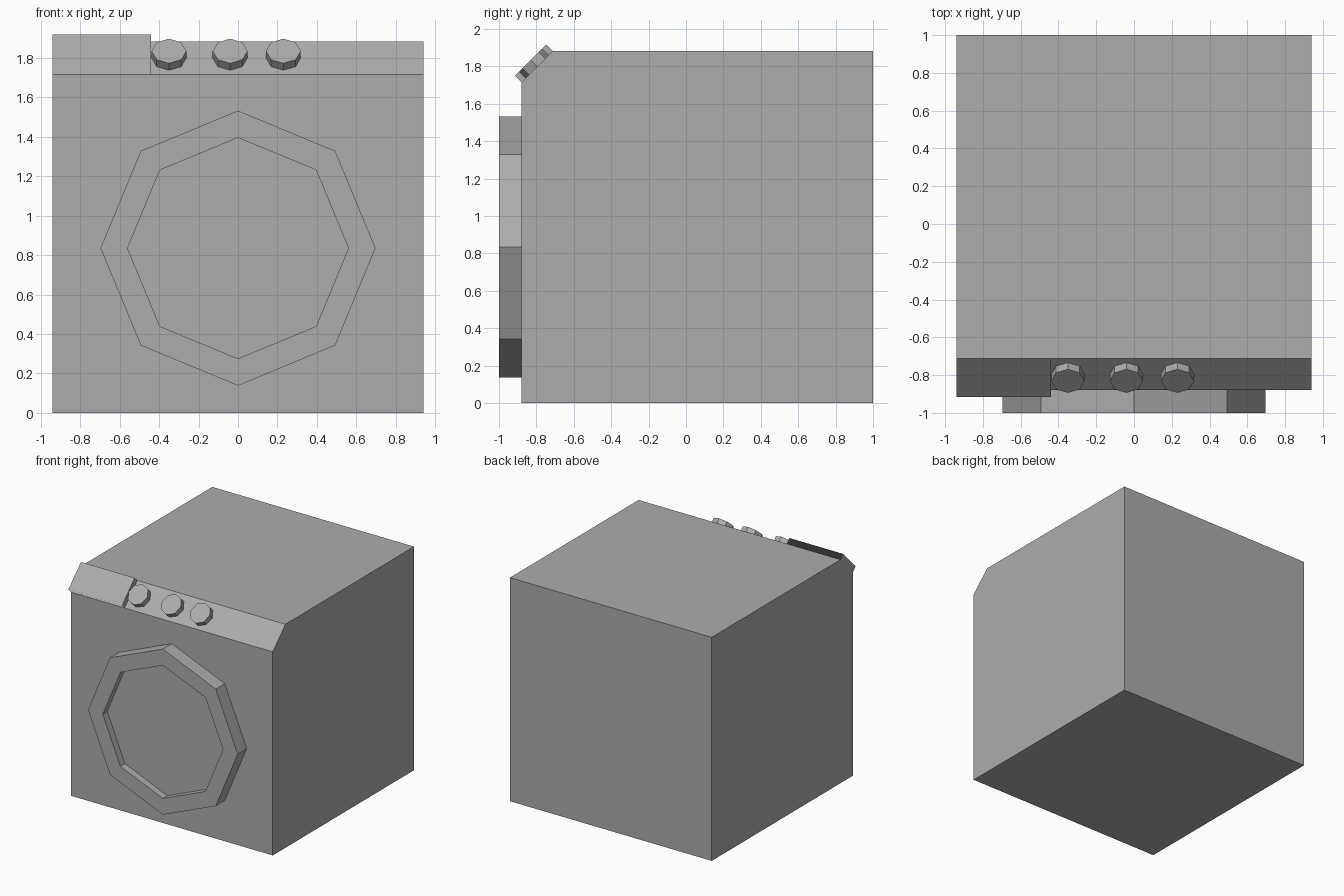
import bpy, bmesh, math
from mathutils import Matrix, Vector

if "Cube" in bpy.data.objects:
    bpy.data.objects.remove(bpy.data.objects["Cube"], do_unlink=True)

GREY = (0.415, 0.415, 0.415, 1)
grey = bpy.data.materials.new("mid_grey")
grey.use_nodes = True
grey.diffuse_color = GREY
grey.node_tree.nodes["Principled BSDF"].inputs["Base Color"].default_value = GREY


def finish(name, bm, matrix=Matrix()):
    bmesh.ops.recalc_face_normals(bm, faces=bm.faces)
    mesh = bpy.data.meshes.new(name)
    bm.to_mesh(mesh)
    bm.free()
    mesh.materials.append(grey)
    obj = bpy.data.objects.new(name, mesh)
    obj.matrix_world = matrix
    bpy.context.collection.objects.link(obj)
    return obj


def side_prism(name, profile, x0, x1):
    """Extrude a (y, z) profile from x0 to x1."""
    bm = bmesh.new()
    face = bm.faces.new([bm.verts.new((x0, y, z)) for y, z in profile])
    new = bmesh.ops.extrude_face_region(bm, geom=[face])["geom"]
    verts = [v for v in new if isinstance(v, bmesh.types.BMVert)]
    bmesh.ops.translate(bm, verts=verts, vec=(x1 - x0, 0, 0))
    return finish(name, bm)


def octagon(name, radius, depth, matrix, rim=0, recess=0):
    """Eight-sided disc rising along local z, optionally with a sunken centre."""
    bm = bmesh.new()
    bmesh.ops.create_cone(bm, cap_ends=True, segments=8, radius1=radius, radius2=radius,
                          depth=depth, matrix=Matrix.Translation((0, 0, depth / 2)))
    if rim:
        front = max(bm.faces, key=lambda f: f.calc_center_median().z)
        # scale the new cap inwards, then extrude it down into the door
        geom = bmesh.ops.extrude_face_region(bm, geom=[front])["geom"]
        cap = [f for f in geom if isinstance(f, bmesh.types.BMFace)][0]
        s = (radius - rim) / radius
        bmesh.ops.scale(bm, vec=(s, s, 1), verts=cap.verts)
        sunk = bmesh.ops.extrude_face_region(bm, geom=[cap])["geom"]
        verts = [v for v in sunk if isinstance(v, bmesh.types.BMVert)]
        bmesh.ops.translate(bm, verts=verts, vec=(0, 0, -recess))
        # drop leftover caps above the sunken floor
        hidden = [f for f in bm.faces if len(f.verts) == 8
                  and f.calc_center_median().z > depth - recess / 2]
        bmesh.ops.delete(bm, geom=hidden, context="FACES_ONLY")
    return finish(name, bm, matrix)


# Cabinet with a sloped control panel along the top front edge
low, high = Vector((-0.88, 1.715)), Vector((-0.712, 1.883))
side_prism("cabinet", [(-0.88, 0), (1, 0), (1, 1.883), high, low], -0.94, 0.94)

# Drawer front lying on the slope, its long edges softened, its two ends crisp
out = Vector((-1, 1)).normalized() * 0.05
drawer = side_prism("drawer_front", [low, high, high + out, low + out], -0.94, -0.44)
drawer.data.shade_smooth()
for edge in drawer.data.edges:
    a, b = (drawer.data.vertices[i].co for i in edge.vertices)
    edge.use_edge_sharp = abs(a.x - b.x) < 0.01
soften = drawer.modifiers.new("soft_edges", "WEIGHTED_NORMAL")
soften.weight = 100
soften.keep_sharp = True

# Round door with a sunken centre
facing_front = Matrix.Rotation(math.pi / 2, 4, "X")
octagon("door", 0.697, 0.12, Matrix.Translation((0, -0.88, 0.835)) @ facing_front,
        rim=0.137, recess=0.06)

# Control knobs on the slope
middle = (low + high) / 2
tilt = Matrix.Rotation(math.pi / 4, 4, "X")
for label, x in (("right", -0.35), ("middle", -0.04), ("left", 0.23)):
    octagon(label + "_knob", 0.088, 0.05, Matrix.Translation((x, middle.x, middle.y)) @ tilt)
